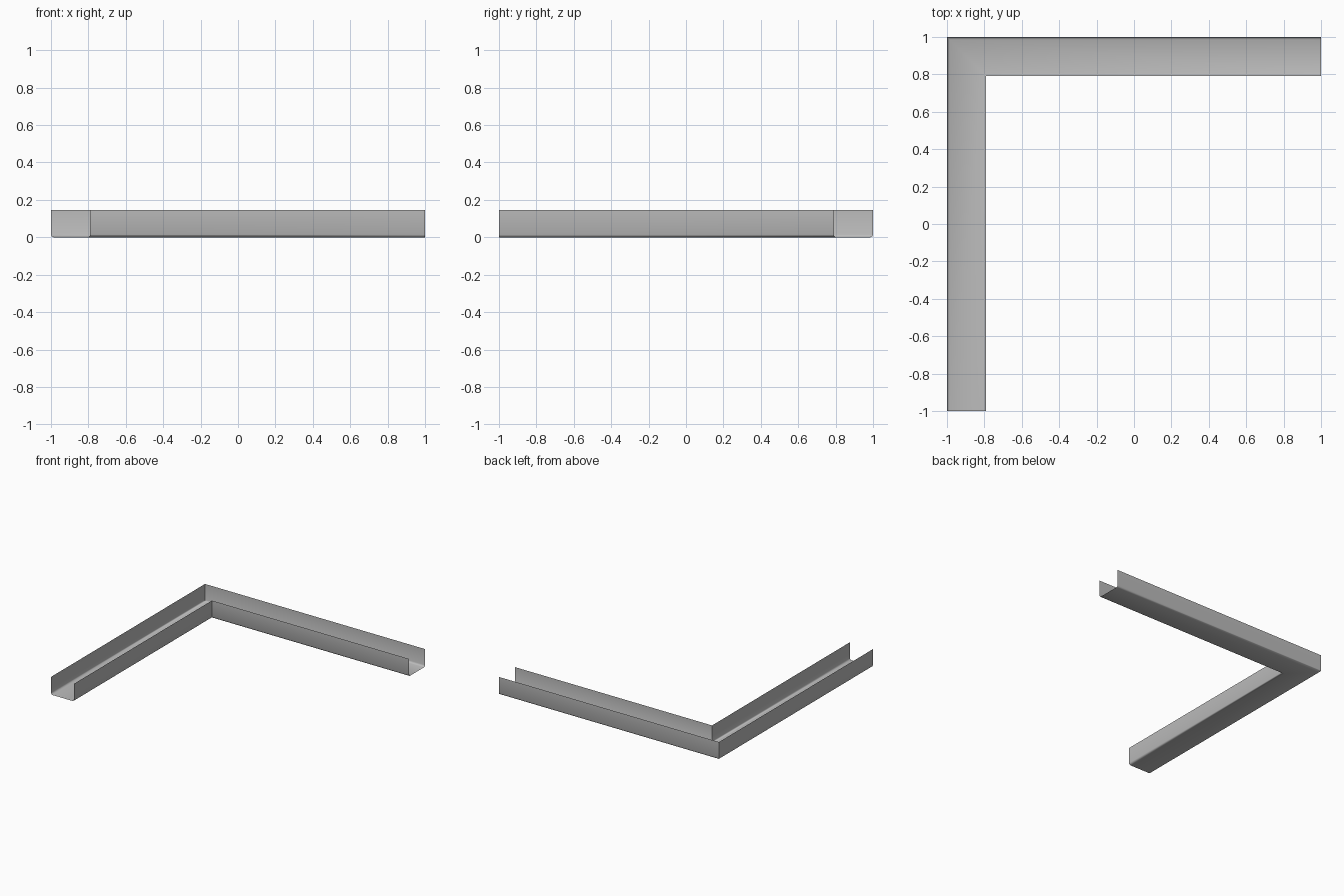
import bpy
import bmesh
import math

cube = bpy.data.objects.get("Cube")
if cube:
    bpy.data.objects.remove(cube, do_unlink=True)

HALF = 1.0      # half length of the corner piece
WIDTH = 0.21    # channel width
HEIGHT = 0.145  # wall height
BEND = 0.014    # radius of the bottom folds
STEPS = 2       # segments in each fold

# Painted sheet metal
metal = bpy.data.materials.new("grey_metal")
metal.use_nodes = True
grey = (0.5, 0.5, 0.5, 1)
metal.diffuse_color = grey
metal.node_tree.nodes["Principled BSDF"].inputs["Base Color"].default_value = grey

# U profile: distance from the outer side, and height
fold = []
for k in range(STEPS + 1):
    a = math.radians(90 * k / STEPS)
    fold.append((BEND * (1 - math.cos(a)), BEND * (1 - math.sin(a))))
half_profile = [(0, HEIGHT)] + fold
profile = half_profile + [(WIDTH - d, z) for d, z in reversed(half_profile)]

# Sweep the profile round the mitred corner as an open thin sheet
bm = bmesh.new()
rows = []
for d, z in profile:
    path = [(d - HALF, -HALF), (d - HALF, HALF - d), (HALF, HALF - d)]
    rows.append([bm.verts.new((x, y, z)) for x, y in path])
for upper, lower in zip(rows, rows[1:]):
    for j in range(2):
        bm.faces.new((upper[j], upper[j + 1], lower[j + 1], lower[j]))

mesh = bpy.data.meshes.new("corner_channel")
bm.to_mesh(mesh)
bm.free()
mesh.materials.append(metal)
channel = bpy.data.objects.new("corner_channel", mesh)
bpy.context.collection.objects.link(channel)

# Smooth folds, sharp mitre
bpy.ops.object.select_all(action="DESELECT")
channel.select_set(True)
bpy.context.view_layer.objects.active = channel
bpy.ops.object.shade_smooth_by_angle(angle=math.radians(50))
